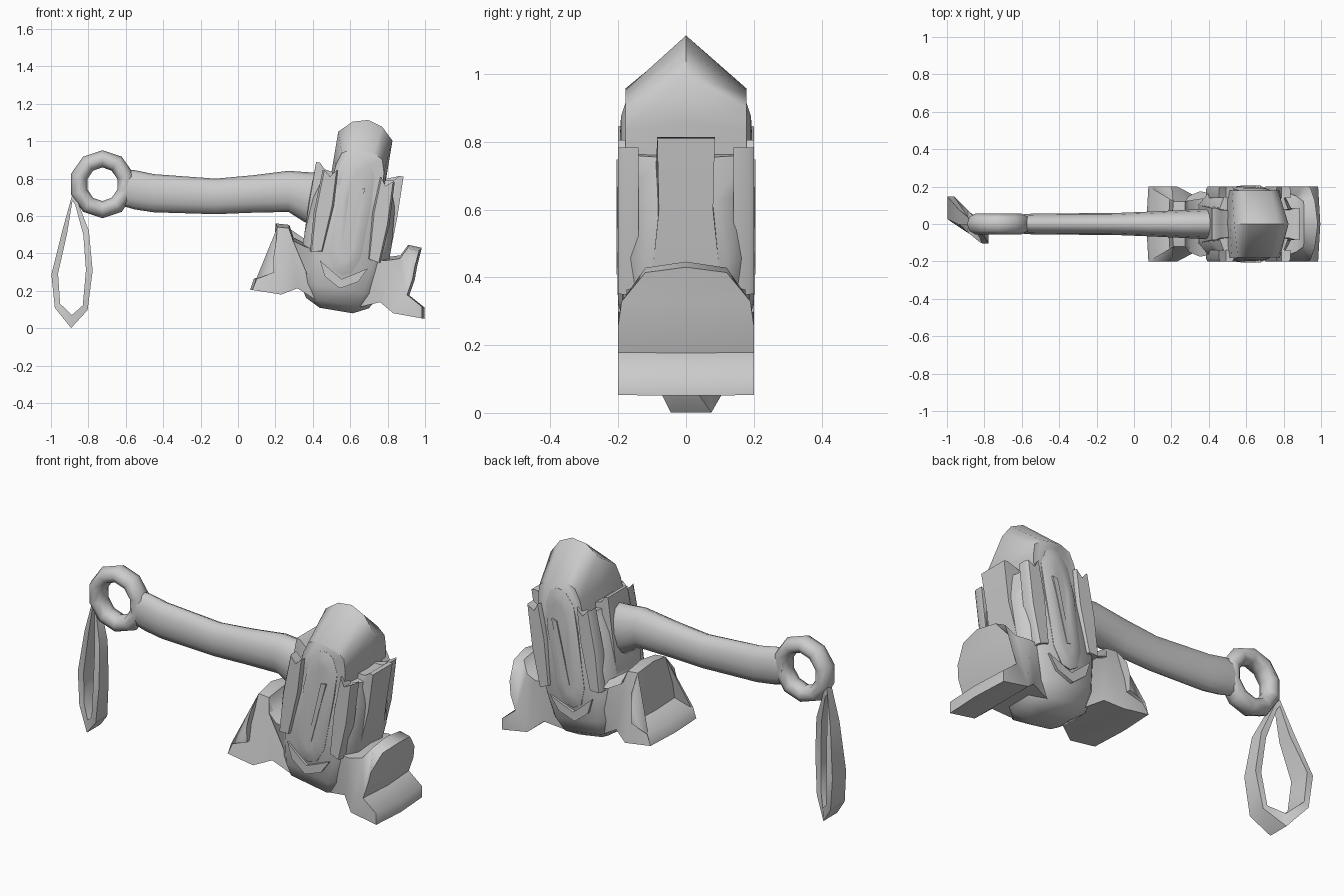
import bpy, bmesh
from math import sin, cos, pi, radians
from mathutils import Vector

if "Cube" in bpy.data.objects:
    bpy.data.objects.remove(bpy.data.objects["Cube"])

TILT = radians(9.5)


def head(p):
    """Local head frame (u, y, v) to the tilted world frame."""
    u, y, v = p
    return (0.525 + cos(TILT) * u + sin(TILT) * v, y,
            0.095 - sin(TILT) * u + cos(TILT) * v)


def skin(name, rings, loop=False, smooth=50):
    """Bridge successive rings of points; cap the ends unless looped."""
    bm = bmesh.new()
    vs = [[bm.verts.new(p) for p in r] for r in rings]
    n = len(vs[0])
    for k in range(len(vs) if loop else len(vs) - 1):
        a, b = vs[k], vs[(k + 1) % len(vs)]
        for i in range(n):
            j = (i + 1) % n
            bm.faces.new((a[i], a[j], b[j], b[i]))
    if not loop:
        caps = [bm.faces.new(vs[0][::-1]), bm.faces.new(vs[-1])]
        bmesh.ops.triangulate(bm, faces=caps)
    bmesh.ops.recalc_face_normals(bm, faces=bm.faces)
    me = bpy.data.meshes.new(name)
    bm.to_mesh(me)
    bm.free()
    ob = bpy.data.objects.new(name, me)
    bpy.context.collection.objects.link(ob)
    bpy.ops.object.select_all(action='DESELECT')
    ob.select_set(True)
    bpy.context.view_layer.objects.active = ob
    bpy.ops.object.shade_smooth_by_angle(angle=radians(smooth))
    return ob


def sym(half):
    """Complete a half outline of (u, v), listed bottom to top, by mirroring."""
    return half + [(-u, v) for u, v in reversed(half) if abs(u) > 1e-6]


# Handle: elliptical stations (x, z centre, z radius, y radius)
stations = [(-0.62, 0.75, 0.095, 0.05), (-0.55, 0.74, 0.105, 0.055),
            (-0.45, 0.722, 0.102, 0.057), (-0.12, 0.705, 0.095, 0.058),
            (0.08, 0.718, 0.10, 0.066), (0.27, 0.732, 0.11, 0.075),
            (0.36, 0.70, 0.135, 0.08), (0.46, 0.69, 0.14, 0.085)]
skin("handle", [[(x, ry * sin(a), zc + rz * cos(a))
                 for a in [2 * pi * i / 12 for i in range(12)]]
                for x, zc, rz, ry in stations], smooth=60)

# Pommel ring
rings = []
for i in range(10):
    a = 2 * pi * (i + 0.5) / 10
    rings.append([(-0.725 + cos(a) * (0.13 + 0.046 * cos(b)), 0.055 * sin(b),
                   0.77 + sin(a) * (0.136 + 0.046 * cos(b)))
                  for b in [2 * pi * k / 8 for k in range(8)]])
skin("pommel_ring", rings, loop=True, smooth=60)

# Wrist strap: a twisted flat band (x, z, half width)
band = [(-0.885, 0.70, 0.02), (-0.925, 0.52, 0.04), (-0.98, 0.29, 0.06),
        (-0.965, 0.12, 0.062), (-0.89, 0.036, 0.06), (-0.817, 0.11, 0.05),
        (-0.795, 0.31, 0.042), (-0.812, 0.51, 0.035), (-0.868, 0.68, 0.02)]
rings = []
for x, z, w in band:
    d = Vector(((x + 0.885) / 0.1, (z - 0.34) / 0.35))
    d = d.normalized() * (0.018 if z > 0.1 else 0.035)
    yc = 0.015 - 0.8 * (x + 0.89) * min(1, (0.75 - z) / 0.3)
    rings.append([(x + s * d.x, yc + t * w, z + s * d.y)
                  for s, t in ((-1, -1), (1, -1), (1, 1), (-1, 1))])
skin("wrist_strap", rings, loop=True, smooth=60)

# Head core: stacked faceted sections (v, half length, flat, shoulder, half depth)
core = [(0.0, 0.09, 0.05, 0.07, 0.08), (0.04, 0.17, 0.07, 0.11, 0.14),
        (0.12, 0.22, 0.08, 0.13, 0.175), (0.25, 0.235, 0.09, 0.15, 0.185),
        (0.40, 0.235, 0.12, 0.18, 0.185), (0.58, 0.22, 0.09, 0.17, 0.18),
        (0.70, 0.19, 0.07, 0.15, 0.175)]
skin("head_core", [[head(p) for p in (
    (a, -f, v), (a, f, v), (s, d, v), (-s, d, v),
    (-a, f, v), (-a, -f, v), (-s, -d, v), (s, -d, v))]
    for v, a, f, s, d in core], smooth=60)

# Crown: ridge outline in the middle, lower outline at both sides
ridge = sym([(0.147, 0.66), (0.147, 0.80), (0.147, 0.945), (0.08, 1.01), (0, 1.033)])
edge = sym([(0.14, 0.66), (0.13, 0.77), (0.11, 0.835), (0.06, 0.865), (0, 0.87)])
skin("crown", [[head((u, -0.178, v)) for u, v in edge],
               [head((u, 0, v)) for u, v in ridge],
               [head((u, 0.178, v)) for u, v in edge]])

tongue = sym([(0, 0.19), (0.05, 0.21), (0.085, 0.30), (0.092, 0.60),
              (0.085, 0.74), (0.045, 0.815), (0, 0.83)])
flank = [(0.125, 0.30), (0.19, 0.29), (0.205, 0.50), (0.195, 0.73),
         (0.15, 0.70), (0.115, 0.74), (0.105, 0.55)]
rib = [(-0.008, 0.32), (0.012, 0.32), (0.045, 0.67), (0.015, 0.66)]
vee = [(0, 0.12), (0.09, 0.17), (0.13, 0.25), (0.05, 0.20), (0, 0.17),
       (-0.05, 0.20), (-0.13, 0.25), (-0.09, 0.17)]

for side, y in (("front", -1), ("back", 1)):
    # Rounded tongue plate on the broad face, its tip leaning inwards
    skin("tongue_" + side,
         [[head((u * k, y * (d - (0.008 if v > 0.7 else 0)), 0.51 + (v - 0.51) * (0.6 + 0.4 * k)))
           for u, v in tongue]
          for d, k in ((0.15, 1), (0.187, 1), (0.2, 0.7), (0.202, 0.4))])
    # Slim raised rib in the tongue
    skin("tongue_rib_" + side, [[head((u, y * d, v)) for u, v in rib] for d in (0.19, 0.205)])
    # V-shaped collar under the tongue
    skin("collar_" + side, [[head((u, y * d, v)) for u, v in vee] for d in (0.15, 0.195)])
    # Plates flanking the tongue
    for end, s in (("left", -1), ("right", 1)):
        skin("flank_%s_%s" % (side, end),
             [[head((s * u, y * d, v)) for u, v in flank] for d in (0.14, 0.185)]
             + [[head((s * (0.15 + (u - 0.15) * 0.8), y * 0.2, v)) for u, v in flank]])

# End plates and clawed feet, one at each end of the head (u, v, half width)
plate = [(0.1, 0.36, 0.10), (0.235, 0.36, 0.10), (0.24, 0.55, 0.08),
         (0.237, 0.765, 0.085), (0.215, 0.765, 0.085), (0.186, 0.735, 0.075),
         (0.1, 0.72, 0.07)]
foot = [(0.10, 0.03, 0.12), (0.224, 0.083, 0.155), (0.303, 0.036, 0.2),
        (0.46, 0.034, 0.2), (0.45, 0.095, 0.2), (0.36, 0.145, 0.2),
        (0.375, 0.23, 0.2), (0.376, 0.30, 0.19), (0.384, 0.388, 0.12),
        (0.322, 0.392, 0.12), (0.29, 0.33, 0.15), (0.226, 0.31, 0.175),
        (0.10, 0.29, 0.15)]
crest = [(u + (0.012 if u > 0.35 else 0), v + (0.018 if v > 0.3 else 0))
         for u, v, w in foot]
for end, s in (("left", -1), ("right", 1)):
    skin("end_plate_" + end, [[head((s * u, y * w, v)) for u, v, w in plate]
                              for y in (-1, 1)])
    skin("foot_" + end, [[head((s * u, -w, v)) for u, v, w in foot],
                         [head((s * u, 0, v)) for u, v in crest],
                         [head((s * u, w, v)) for u, v, w in foot]], smooth=65)
